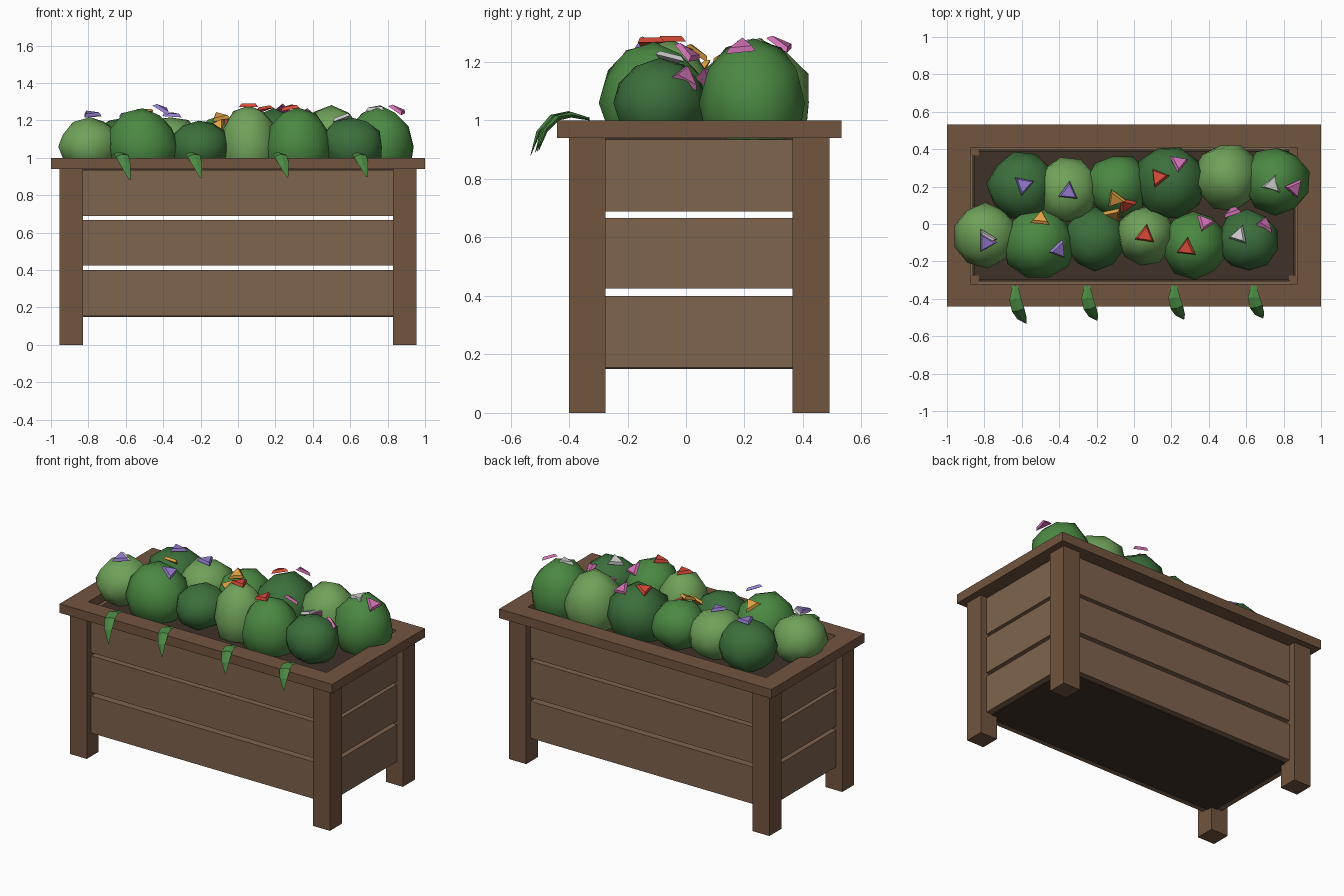
import bpy, bmesh, math, random
from mathutils import Vector, Matrix

if "Cube" in bpy.data.objects:
    bpy.data.objects.remove(bpy.data.objects["Cube"])
random.seed(4)
CY = 0.045  # planter centre in y


def mat(name, r, g, b):
    m = bpy.data.materials.new(name)
    m.diffuse_color = (r, g, b, 1)
    m.use_nodes = True
    m.node_tree.nodes["Principled BSDF"].inputs["Base Color"].default_value = m.diffuse_color
    return m


FRAME = mat("frame wood", 0.17, 0.09, 0.05)
PLANK = mat("plank wood", 0.21, 0.125, 0.075)
SOIL = mat("soil", 0.05, 0.032, 0.022)
GREEN = {"d": mat("dark green", 0.045, 0.16, 0.045),
         "m": mat("mid green", 0.07, 0.25, 0.055),
         "l": mat("light green", 0.16, 0.36, 0.10)}
PETAL = {"v": mat("violet", 0.30, 0.20, 0.62), "o": mat("orange", 0.75, 0.36, 0.06),
         "r": mat("red", 0.68, 0.07, 0.04), "p": mat("pink", 0.65, 0.17, 0.46),
         "w": mat("white", 0.75, 0.75, 0.73)}


def finish(bm, name, material):
    bmesh.ops.recalc_face_normals(bm, faces=bm.faces)
    me = bpy.data.meshes.new(name)
    bm.to_mesh(me)
    bm.free()
    me.materials.append(material)
    ob = bpy.data.objects.new(name, me)
    bpy.context.collection.objects.link(ob)
    return ob


def box(name, x, y, z, material):
    bm = bmesh.new()
    size = Matrix.Diagonal((x[1] - x[0], y[1] - y[0], z[1] - z[0], 1))
    mid = Matrix.Translation((sum(x) / 2, sum(y) / 2, sum(z) / 2))
    bmesh.ops.create_cube(bm, size=1, matrix=mid @ size)
    return finish(bm, name, material)


# legs, slatted walls and rim, mirrored about the planter centre
for s in (-1, 1):
    def span(c, a, b):
        return sorted((c + s * a, c + s * b))
    for t in (-1, 1):
        box("leg", span(0, 0.83, 0.955), sorted((CY + t * 0.32, CY + t * 0.445)), (0, 0.94), FRAME)
    for z in ((0.155, 0.40), (0.425, 0.667), (0.688, 0.935)):
        box("long_plank", (-0.83, 0.83), span(CY, 0.35, 0.40), z, PLANK)
        box("end_plank", span(0, 0.86, 0.91), (CY - 0.32, CY + 0.32), z, PLANK)
    box("long_rim", (-1, 1), span(CY, 0.365, 0.487), (0.94, 1), FRAME)
    box("end_rim", span(0, 0.875, 1), (CY - 0.365, CY + 0.365), (0.94, 1), FRAME)

# floor and soil
box("floor", (-0.87, 0.87), (CY - 0.36, CY + 0.36), (0.15, 0.17), SOIL)
box("soil", (-0.855, 0.855), (CY - 0.345, CY + 0.345), (0.90, 0.94), SOIL)

# bushes: x, y, radius, top, shade
bushes = [(-0.60, 0.20, 0.18, 1.22, "d"), (-0.36, 0.18, 0.175, 1.22, "l"),
          (-0.09, 0.20, 0.17, 1.22, "m"), (0.19, 0.22, 0.19, 1.26, "d"),
          (0.50, 0.25, 0.18, 1.27, "l"), (0.76, 0.23, 0.18, 1.27, "m"),
          (-0.79, -0.06, 0.17, 1.21, "l"), (-0.51, -0.10, 0.19, 1.26, "m"),
          (-0.21, -0.08, 0.165, 1.20, "d"), (0.06, -0.06, 0.155, 1.27, "l"),
          (0.32, -0.11, 0.18, 1.26, "m"), (0.61, -0.09, 0.165, 1.21, "d")]
for x, y, r, top, shade in bushes:
    bm = bmesh.new()
    bmesh.ops.create_icosphere(bm, subdivisions=2, radius=1)
    bm.transform(Matrix.Rotation(random.uniform(0, 6.28), 4, "Z"))
    cz = 1.06
    for v in bm.verts:
        k = random.uniform(0.95, 1.07)
        v.co = Vector((x + v.co.x * r * k, y + v.co.y * r * k, cz + v.co.z * (top - cz) * k))
    ob = finish(bm, "bush", GREEN[shade])
    ob.data.polygons.foreach_set("use_smooth", [True] * len(ob.data.polygons))

# flowers: x, y, z, spin, colour, shallow three-sided cones facing outward
flowers = [(-0.59, 0.21, 1.23, 0.6, "v"), (-0.35, 0.17, 1.23, 1.2, "v"),
           (-0.10, 0.13, 1.22, 4.7, "o"), (-0.11, 0.05, 1.17, 1.6, "o"),
           (-0.04, 0.10, 1.17, 0.2, "r"), (0.13, 0.25, 1.26, 0.6, "r"),
           (0.24, 0.33, 1.26, 2.4, "p"), (0.74, 0.21, 1.265, 0.5, "w"),
           (0.86, 0.19, 1.255, 4.4, "p"), (-0.79, -0.08, 1.23, 4.7, "w"),
           (-0.79, -0.10, 1.235, 4.7, "v"), (-0.50, 0.03, 1.24, 5.2, "o"),
           (-0.40, -0.14, 1.26, 2.6, "v"), (0.06, -0.06, 1.28, 3.0, "r"),
           (0.28, -0.13, 1.27, 1.0, "r"), (0.38, 0.01, 1.23, 2.2, "p"),
           (0.56, -0.06, 1.215, 1.8, "w"), (0.53, 0.07, 1.14, 0.7, "p"),
           (0.70, 0.00, 1.15, 1.5, "p")]
for x, y, z, spin, colour in flowers:
    bx, by = min(((b[0], b[1]) for b in bushes), key=lambda b: (b[0] - x) ** 2 + (b[1] - y) ** 2)
    out = Vector((x - bx, y - by, z - 1.06))
    bm = bmesh.new()
    bmesh.ops.create_cone(bm, cap_ends=True, segments=3, radius1=0.06, radius2=0.045, depth=0.018)
    bm.transform(Matrix.Translation((x, y, z)) @ out.to_track_quat("Z", "Y").to_matrix().to_4x4()
                 @ Matrix.Rotation(spin, 4, "Z"))
    finish(bm, "flower", PETAL[colour])

# trailing leaves: tapered diamond section swept over the front rim
path = [(0.0, -0.33, 1.005, 0.015), (0.0, -0.40, 1.022, 0.032),
        (0.015, -0.455, 1.01, 0.036), (0.035, -0.50, 0.96, 0.027), (0.055, -0.525, 0.885, 0.003)]
for x0, scale in ((-0.635, 1.03), (-0.25, 0.95), (0.215, 0.92), (0.64, 0.89)):
    bm = bmesh.new()
    pts = [Vector((x0 + a * scale, -0.33 + (b + 0.33) * scale, 1 + (c - 1) * scale)) for a, b, c, w in path]
    rings = []
    for i, p in enumerate(pts):
        w = path[i][3]
        d = (pts[min(i + 1, 4)] - pts[max(i - 1, 0)]).normalized()
        side = Vector((1, 0, 0)) - d * d.x
        up = side.cross(d)
        rings.append([bm.verts.new(p + q) for q in (side * w, up * w * 0.3, -side * w, -up * w * 0.3)])
    for a, b in zip(rings, rings[1:]):
        for j in range(4):
            bm.faces.new((a[j], a[(j + 1) % 4], b[(j + 1) % 4], b[j]))
    bm.faces.new(rings[0])
    bm.faces.new(rings[-1])
    finish(bm, "trailing_leaf", GREEN["m"])
